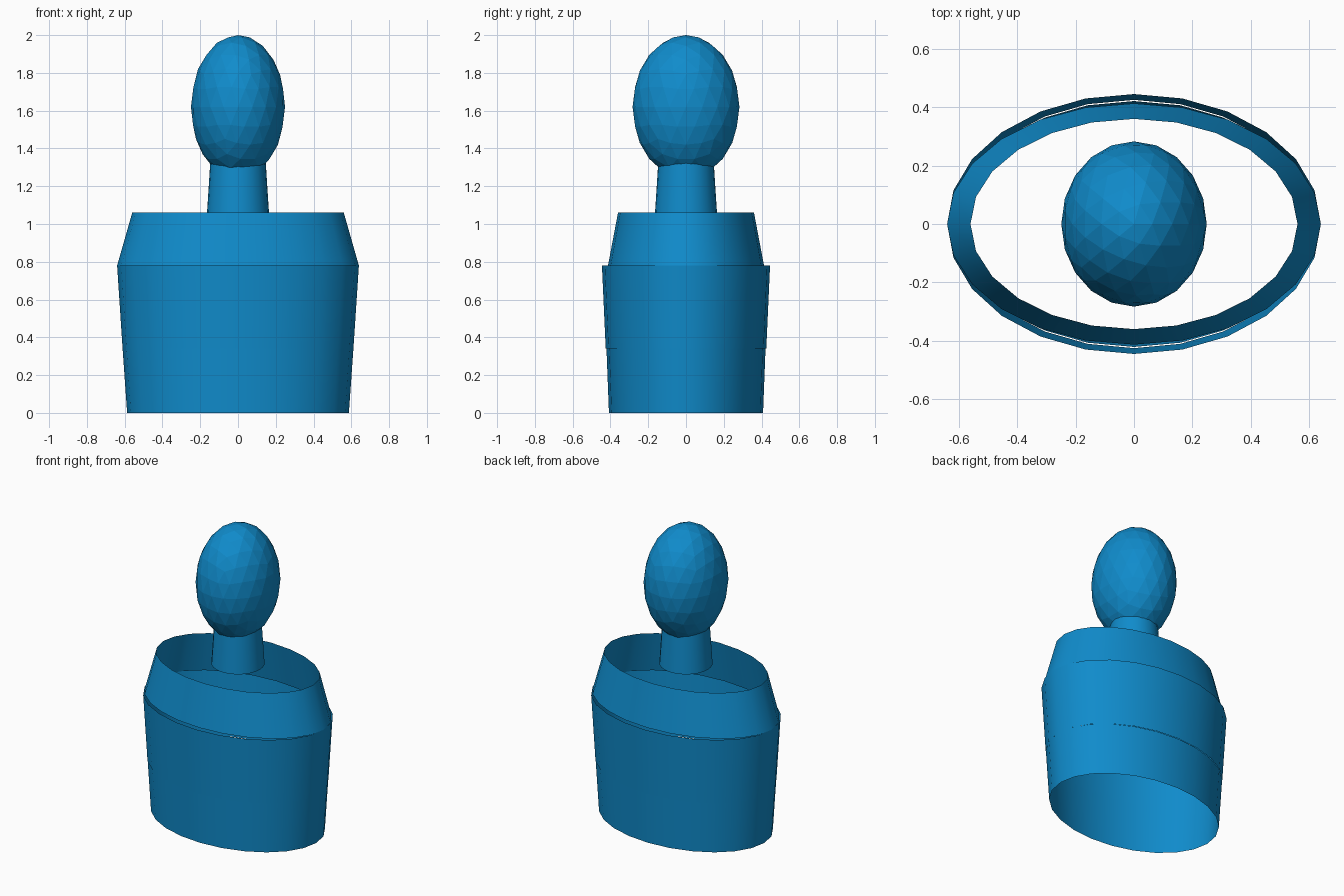
import bpy, bmesh, math

if "Cube" in bpy.data.objects:
    bpy.data.objects.remove(bpy.data.objects["Cube"])

blue = bpy.data.materials.new("blue")
blue.diffuse_color = (0.005, 0.26, 0.6, 1)
blue.use_nodes = True
blue.node_tree.nodes["Principled BSDF"].inputs["Base Color"].default_value = blue.diffuse_color


def finish(name, bm, smooth):
    bmesh.ops.recalc_face_normals(bm, faces=bm.faces)
    mesh = bpy.data.meshes.new(name)
    bm.to_mesh(mesh)
    bm.free()
    mesh.materials.append(blue)
    for p in mesh.polygons:
        p.use_smooth = smooth
    obj = bpy.data.objects.new(name, mesh)
    bpy.context.collection.objects.link(obj)
    return obj


def tube(name, bottom, top, sides=24):
    """Open elliptical tube; each end is (z, x radius, y radius)."""
    bm = bmesh.new()
    rings = []
    for z, rx, ry in (bottom, top):
        angles = [math.tau * i / sides for i in range(sides)]
        rings.append([bm.verts.new((rx * math.cos(a), ry * math.sin(a), z)) for a in angles])
    low, high = rings
    for i in range(sides):
        j = (i + 1) % sides
        bm.faces.new((low[i], low[j], high[j], high[i]))
    return finish(name, bm, True)


# Torso: open tapered bands
tube("waist", (0, 0.587, 0.408), (0.34, 0.611, 0.421))
tube("chest", (0.34, 0.611, 0.425), (0.78, 0.64, 0.445))
tube("shoulders", (0.78, 0.64, 0.413), (1.06, 0.56, 0.36))

# Neck: open tube running up into the head
tube("neck", (1.06, 0.164, 0.164), (1.34, 0.146, 0.146))

# Head: faceted ellipsoid
bm = bmesh.new()
bmesh.ops.create_icosphere(bm, subdivisions=3, radius=1)
bmesh.ops.scale(bm, vec=(0.249, 0.283, 0.38), verts=bm.verts)
bmesh.ops.translate(bm, vec=(0, 0, 1.62), verts=bm.verts)
finish("head", bm, False)
